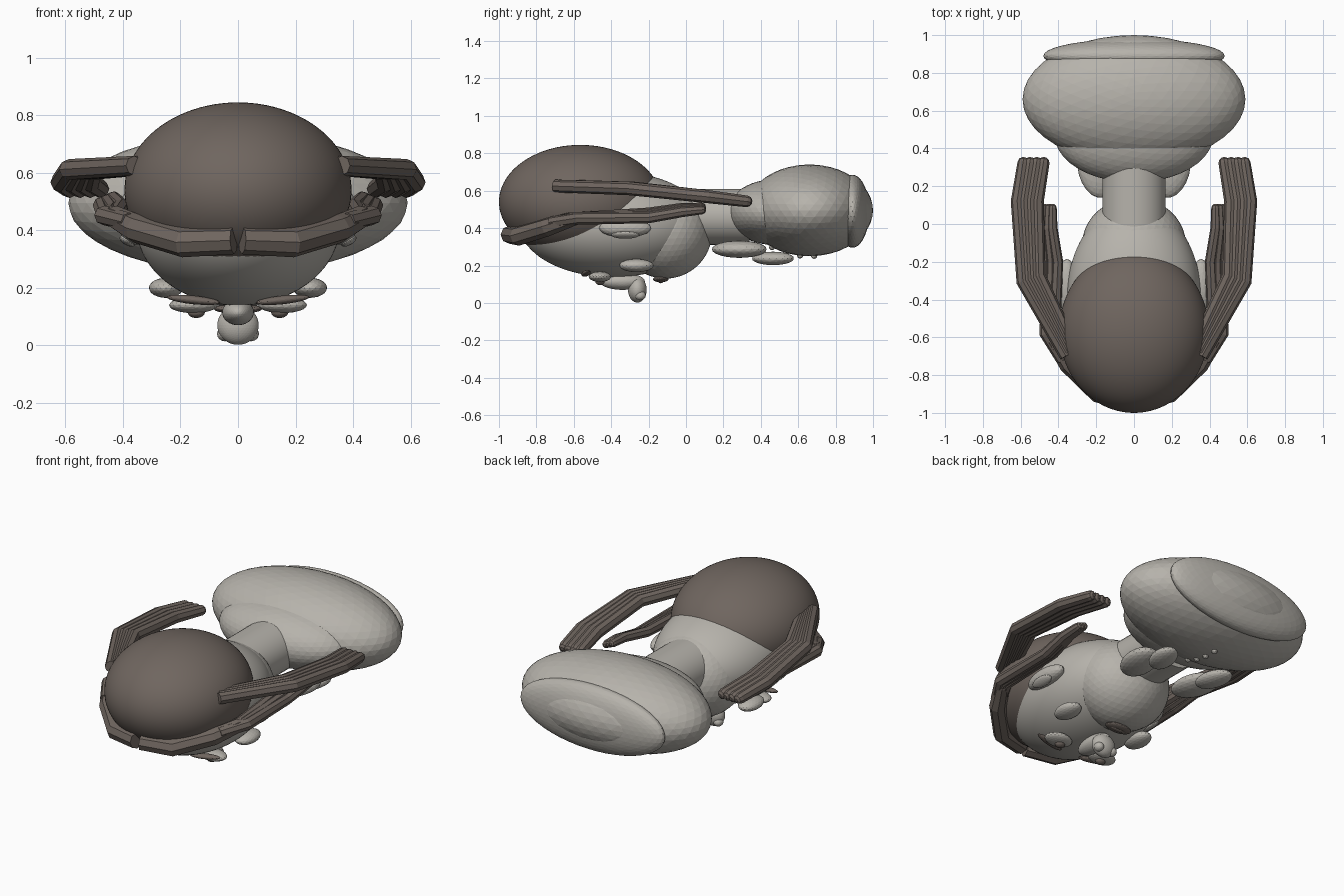
import bpy, math
from mathutils import Vector

if "Cube" in bpy.data.objects:
    bpy.data.objects.remove(bpy.data.objects["Cube"])


def material(name, rgb):
    m = bpy.data.materials.new(name)
    m.diffuse_color = (*rgb, 1)
    m.use_nodes = True
    m.node_tree.nodes["Principled BSDF"].inputs["Base Color"].default_value = m.diffuse_color
    return m


STONE = material("light stone", (0.47, 0.45, 0.41))
HAIR = material("dark brown", (0.16, 0.132, 0.115))


def blob(name, loc, radii, mat=STONE, subdiv=4, rot=(0, 0, 0), smooth=False):
    """Scaled icosphere; rot in degrees."""
    bpy.ops.mesh.primitive_ico_sphere_add(subdivisions=subdiv, radius=1, location=loc,
                                          rotation=[math.radians(a) for a in rot])
    o = bpy.context.object
    o.name = name
    o.scale = radii
    o.data.materials.append(mat)
    if smooth:
        bpy.ops.object.shade_smooth()
    return o


def pair(name, loc, radii, mat=STONE, subdiv=3, rot=(0, 0, 0)):
    for s, side in ((1, "right"), (-1, "left")):
        blob(name + "_" + side, (s * loc[0], loc[1], loc[2]), radii, mat, subdiv,
             (rot[0], s * rot[1], s * rot[2]))


def strand(name, points, radii):
    """Angular hair lock with a rounded tip."""
    c = bpy.data.curves.new(name, "CURVE")
    c.dimensions = "3D"
    c.bevel_depth = 1
    c.bevel_resolution = 2
    c.use_fill_caps = True
    sp = c.splines.new("POLY")
    pts = [Vector(p) for p in points]
    d = (pts[-1] - pts[-2]).normalized()
    r = radii[-1]
    pts += [pts[-1] + d * r * 0.6, pts[-1] + d * r * 0.9]
    radii = list(radii) + [r * 0.8, r * 0.35]
    sp.points.add(len(pts) - 1)
    for q, p, rad in zip(sp.points, pts, radii):
        q.co = (*p, 1)
        q.radius = rad
    o = bpy.data.objects.new(name, c)
    bpy.context.collection.objects.link(o)
    bpy.ops.object.select_all(action="DESELECT")
    o.select_set(True)
    bpy.context.view_layer.objects.active = o
    bpy.ops.object.convert(target="MESH")
    o = bpy.context.object
    o.data.materials.clear()
    o.data.materials.append(HAIR)
    bpy.ops.object.shade_flat()


# Head and hair cap
blob("skull", (0, -0.39, 0.42), (0.355, 0.50, 0.282), subdiv=5, smooth=True)
blob("jaw", (0, -0.11, 0.38), (0.275, 0.25, 0.25))
blob("hair_cap", (0, -0.565, 0.54), (0.395, 0.435, 0.305), HAIR, 5, smooth=True)

# Neck
bpy.ops.mesh.primitive_cylinder_add(vertices=32, radius=1, depth=0.40, location=(0, 0.14, 0.46),
                                    rotation=(math.pi / 2, 0, 0))
neck = bpy.context.object
neck.name = "neck"
neck.scale = (0.168, 0.15, 1)
neck.data.materials.append(STONE)
bpy.ops.object.shade_smooth_by_angle()

# Bust
blob("shoulders", (0, 0.47, 0.485), (0.42, 0.25, 0.175))
blob("torso", (0, 0.66, 0.495), (0.59, 0.34, 0.245))
blob("bust_base", (0, 0.89, 0.49), (0.48, 0.09, 0.195))
pair("collar", (0.20, 0.285, 0.287), (0.095, 0.15, 0.046), rot=(0, 0, -15))
pair("collar_tip", (0.18, 0.465, 0.238), (0.07, 0.115, 0.036), rot=(0, 0, -15))
for i in range(4):
    y = 0.46 + 0.075 * i
    z = 0.495 - 0.245 * math.sqrt(1 - ((y - 0.66) / 0.34) ** 2)
    blob(f"button_{i + 1}", (0, y, z), (0.017, 0.017, 0.015), subdiv=2)

# Face
blob("nose_bridge", (0, -0.34, 0.115), (0.055, 0.12, 0.045))
blob("nose_tip", (0, -0.26, 0.07), (0.072, 0.05, 0.068))
pair("nostril", (0.045, -0.245, 0.04), (0.028, 0.03, 0.026))
pair("cheek", (0.25, -0.265, 0.2), (0.06, 0.092, 0.035))
pair("eye", (0.155, -0.46, 0.14), (0.085, 0.06, 0.028))
pair("pupil", (0.145, -0.46, 0.115), (0.03, 0.025, 0.02), HAIR)
pair("eyebrow", (0.155, -0.535, 0.158), (0.095, 0.022, 0.015), HAIR, rot=(0, -6, 8))
blob("mouth", (0, -0.135, 0.127), (0.085, 0.042, 0.017), HAIR, 3)
blob("lip", (0, -0.135, 0.122), (0.06, 0.018, 0.017), HAIR, 3)
pair("ear", (0.355, -0.325, 0.40), (0.055, 0.14, 0.05))
pair("ear_inner", (0.385, -0.325, 0.363), (0.03, 0.075, 0.015), rot=(0, -30, 0))

# Hair locks, mirrored
for s, side in ((1, "right"), (-1, "left")):
    for i in range(4):
        k = i - 1.5
        strand(f"upper_lock_{side}_{i + 1}",
               [(s * (0.345 + 0.01 * k), -0.67 - 0.02 * k, 0.625),
                (s * (0.545 + 0.028 * k), -0.29 - 0.01 * k, 0.612),
                (s * (0.565 + 0.035 * k), 0.12, 0.568),
                (s * (0.532 + 0.036 * k), 0.325, 0.543)],
               (0.034, 0.036, 0.035, 0.031))
    for i in range(3):
        k = i - 1
        strand(f"lower_lock_{side}_{i + 1}",
               [(s * (0.37 + 0.01 * k), -0.72, 0.42 + 0.01 * k),
                (s * (0.445 + 0.022 * k), -0.58, 0.452),
                (s * (0.435 + 0.03 * k), -0.2, 0.468 - 0.012 * k),
                (s * (0.455 + 0.022 * k), -0.02, 0.497 - 0.01 * k),
                (s * (0.452 + 0.02 * k), 0.085, 0.505 - 0.008 * k)],
               (0.032, 0.034, 0.03, 0.028, 0.023))
    strand(f"fringe_{side}",
           [(s * 0.015, -0.945, 0.365), (s * 0.19, -0.895, 0.358),
            (s * 0.35, -0.74, 0.405), (s * 0.43, -0.61, 0.447)],
           (0.048, 0.052, 0.05, 0.04))
